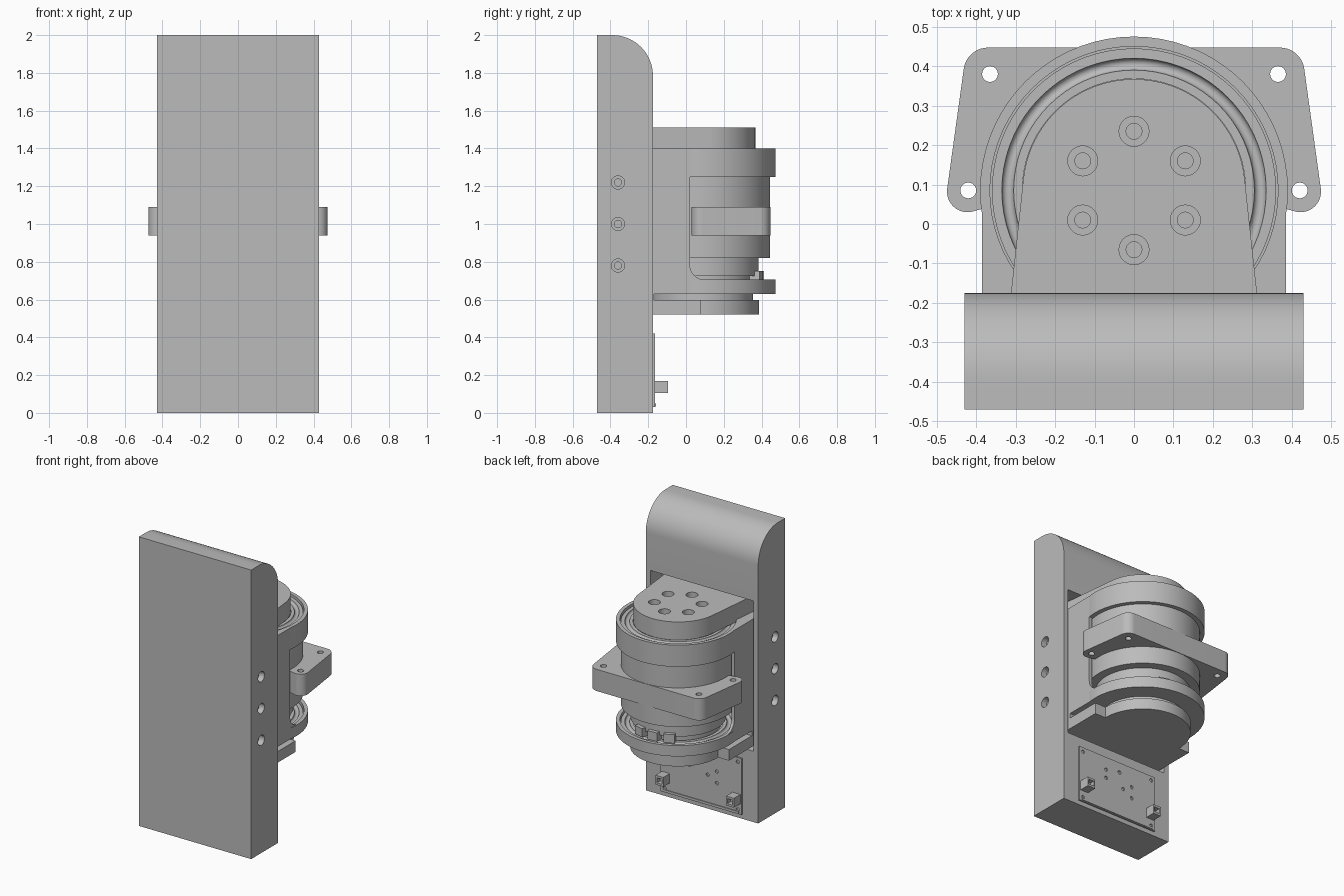
import bpy, bmesh, math
from mathutils import Matrix, Vector

if "Cube" in bpy.data.objects:
    bpy.data.objects.remove(bpy.data.objects["Cube"], do_unlink=True)

grey = bpy.data.materials.new("plain grey")
grey.use_nodes = True
grey.diffuse_color = (0.5, 0.5, 0.5, 1)
grey.node_tree.nodes["Principled BSDF"].inputs["Base Color"].default_value = (0.5, 0.5, 0.5, 1)

CY = 0.085  # y of the motor axis
parts = []


def finish(name, bm):
    bmesh.ops.recalc_face_normals(bm, faces=bm.faces)
    mesh = bpy.data.meshes.new(name)
    bm.to_mesh(mesh)
    bm.free()
    mesh.materials.append(grey)
    ob = bpy.data.objects.new(name, mesh)
    bpy.context.collection.objects.link(ob)
    parts.append(ob)
    return ob


def prism(name, outline, a, b, axis="z"):
    """Extrude an outline: (x, y) along z, or (y, z) along x."""
    bm = bmesh.new()
    place = (lambda p: (p[0], p[1], a)) if axis == "z" else (lambda p: (a, p[0], p[1]))
    face = bm.faces.new([bm.verts.new(place(p)) for p in outline])
    ext = bmesh.ops.extrude_face_region(bm, geom=[face])
    move = Vector((0, 0, b - a) if axis == "z" else (b - a, 0, 0))
    bmesh.ops.translate(bm, vec=move, verts=[v for v in ext["geom"] if isinstance(v, bmesh.types.BMVert)])
    return finish(name, bm)


def box(name, x, y, z):
    return prism(name, [(x[0], y[0]), (x[1], y[0]), (x[1], y[1]), (x[0], y[1])], *z)


def arc(cx, cy, r, start, end, n=16):
    angles = [math.radians(start + (end - start) * i / n) for i in range(n + 1)]
    return [(cx + r * math.cos(t), cy + r * math.sin(t)) for t in angles]


def disc(name, x, y, r, a, b, axis="z", n=64):
    return prism(name, arc(x, y, r, 0, 360, n)[:-1], a, b, axis)


def lathe(name, profile, n=72):
    bm = bmesh.new()
    verts = [bm.verts.new((r, 0, z)) for r, z in profile]
    edges = [bm.edges.new(pair) for pair in zip(verts, verts[1:])]
    bmesh.ops.spin(bm, geom=verts + edges, cent=(0, 0, 0), axis=(0, 0, 1),
                   angle=math.tau, steps=n)
    bmesh.ops.remove_doubles(bm, verts=bm.verts, dist=1e-5)
    bmesh.ops.translate(bm, vec=(0, CY, 0), verts=bm.verts)
    return finish(name, bm)


def cut(target, cutters):
    for cutter in cutters:
        mod = target.modifiers.new("cut", "BOOLEAN")
        mod.operation, mod.solver, mod.object = "DIFFERENCE", "EXACT", cutter
        bpy.context.view_layer.objects.active = target
        bpy.ops.object.modifier_apply(modifier=mod.name)
        parts.remove(cutter)
        bpy.data.objects.remove(cutter, do_unlink=True)


# Upright body with rounded top, motor recess and side screw holes
side = [(-0.47, 0), (-0.175, 0)] + arc(-0.39, 1.785, 0.215, 0, 90) + [(-0.47, 2)]
body = prism("upright_body", side, -0.43, 0.43, "x")
cutters = [box("recess", (-0.395, 0.395), (-0.3, 0), (0.49, 1.53))]
for z in (0.78, 1.0, 1.22):
    for s in (-1, 1):
        cutters.append(disc("bore", -0.36, z, 0.035, s * 0.39, s * 0.5, "x", 24))
        cutters.append(disc("hole", -0.36, z, 0.019, s * 0.3, s * 0.5, "x", 24))
cut(body, cutters)

# Housing wall with open window on each side
wall = [(-0.298, 0.63), (0.1, 0.63)] + arc(0.1, 0.785, 0.08, 270, 180, 8) + [
    (0.02, 1.25), (CY, 1.25), (CY, 1.4), (-0.298, 1.4)]
housing = prism("housing_wall", wall, -0.385, 0.385, "x")
cut(housing, [disc("housing_bore", 0, CY, 0.368, 0.65, 1.6)])

# Bearing rings with stepped rims and a rounded groove
groove = [(0.32 + x, z) for x, z in arc(0, 0, 0.015, 0, -180, 8)]


def ring(name, low, high):
    lip = high - 0.015
    lathe(name, [(0, low), (0.39, low), (0.39, high), (0.365, high), (0.365, lip - 0.015),
                 (0.36, lip - 0.015), (0.36, lip)]
          + [(r, lip + z) for r, z in groove]
          + [(0.283, lip), (0.283, lip - 0.01), (0, lip - 0.01)])


ring("upper_bearing_ring", 1.25, 1.4)
ring("lower_bearing_ring", 0.63, 0.705)

# Motor drum and its narrower base
disc("motor_drum", 0, CY, 0.36, 0.82, 1.25, n=72)
disc("motor_base", 0, CY, 0.3, 0.725, 0.82)
disc("motor_shaft", 0, CY, 0.27, 0.59, 0.73)

# Small sockets between motor and lower ring
for deg in (75, 95, 115):
    socket = box("motor_socket", (0.27, 0.325), (-0.035, 0.035), (0.69, 0.75))
    socket.data.transform(Matrix.Translation((0, CY, 0)) @ Matrix.Rotation(math.radians(deg), 4, "Z"))

# Top output arm with counterbored bolt circle
arm = prism("output_arm", [(-0.325, -0.298), (0.325, -0.298)] + arc(0, CY, 0.282, 6, 174, 48), 1.385, 1.51)
cutters = []
for i in range(6):
    t = math.radians(30 + 60 * i)
    x, y = 0.15 * math.cos(t), CY + 0.15 * math.sin(t)
    cutters.append(disc("bore", x, y, 0.038, 1.45, 1.6, n=24))
    cutters.append(disc("hole", x, y, 0.02, 1.395, 1.6, n=24))
cut(arm, cutters)

# Bottom support plate
base = [(-0.385, -0.298), (0.385, -0.298), (0.385, 0.08), (0.302, 0.08)]
prism("bottom_plate", base + arc(0, CY, 0.302, 0, 180, 48) + [(-0.302, 0.08), (-0.385, 0.08)], 0.52, 0.597)
box("bottom_plate_back", (-0.385, 0.385), (-0.298, -0.17), (0.59, 0.64))

# Four-hole mounting flange around the motor
half = ([(0.3, 0.06)] + arc(0.422, 0.082, 0.052, 260, 368, 10)
        + arc(0.37, 0.385, 0.062, 8, 90, 10))
flange = prism("mounting_flange", half + [(-x, y) for x, y in reversed(half)], 0.94, 1.09)
cut(flange, [disc("hole", s * x, y, 0.02, 0.9, 1.2, n=24)
             for s in (-1, 1) for x, y in ((0.365, 0.38), (0.42, CY))])

# Circuit board with two sockets, an edge strip and drilled holes
board = box("circuit_board", (-0.31, 0.31), (-0.185, -0.165), (0.03, 0.42))
spots = [(0.09, 0.33), (-0.02, 0.35), (0.09, 0.27), (-0.12, 0.28), (-0.12, 0.2), (-0.05, 0.24)]
spots += [(s * 0.28, z) for s in (-1, 1) for z in (0.06, 0.39)]
for x, z in spots:
    pin = disc("pin_hole", 0, 0, 0.012, -0.1, 0.1, n=16)
    pin.data.transform(Matrix.Translation((x, -0.17, z)) @ Matrix.Rotation(math.radians(90), 4, "X"))
    cut(board, [pin])
for s in (-1, 1):
    plug = box("board_socket", (s * 0.27 - 0.03, s * 0.27 + 0.03), (-0.17, -0.095), (0.105, 0.17))
    cut(plug, [box("slot", (s * 0.27 - 0.02, s * 0.27 + 0.02), (-0.13, 0), (0.12, 0.155))])
box("board_edge_strip", (-0.29, 0.29), (-0.17, -0.16), (0.035, 0.05))

# Smooth curved faces, keep hard edges
bpy.ops.object.select_all(action="DESELECT")
for ob in parts:
    ob.select_set(True)
bpy.context.view_layer.objects.active = body
bpy.ops.object.shade_smooth_by_angle(angle=math.radians(30))
